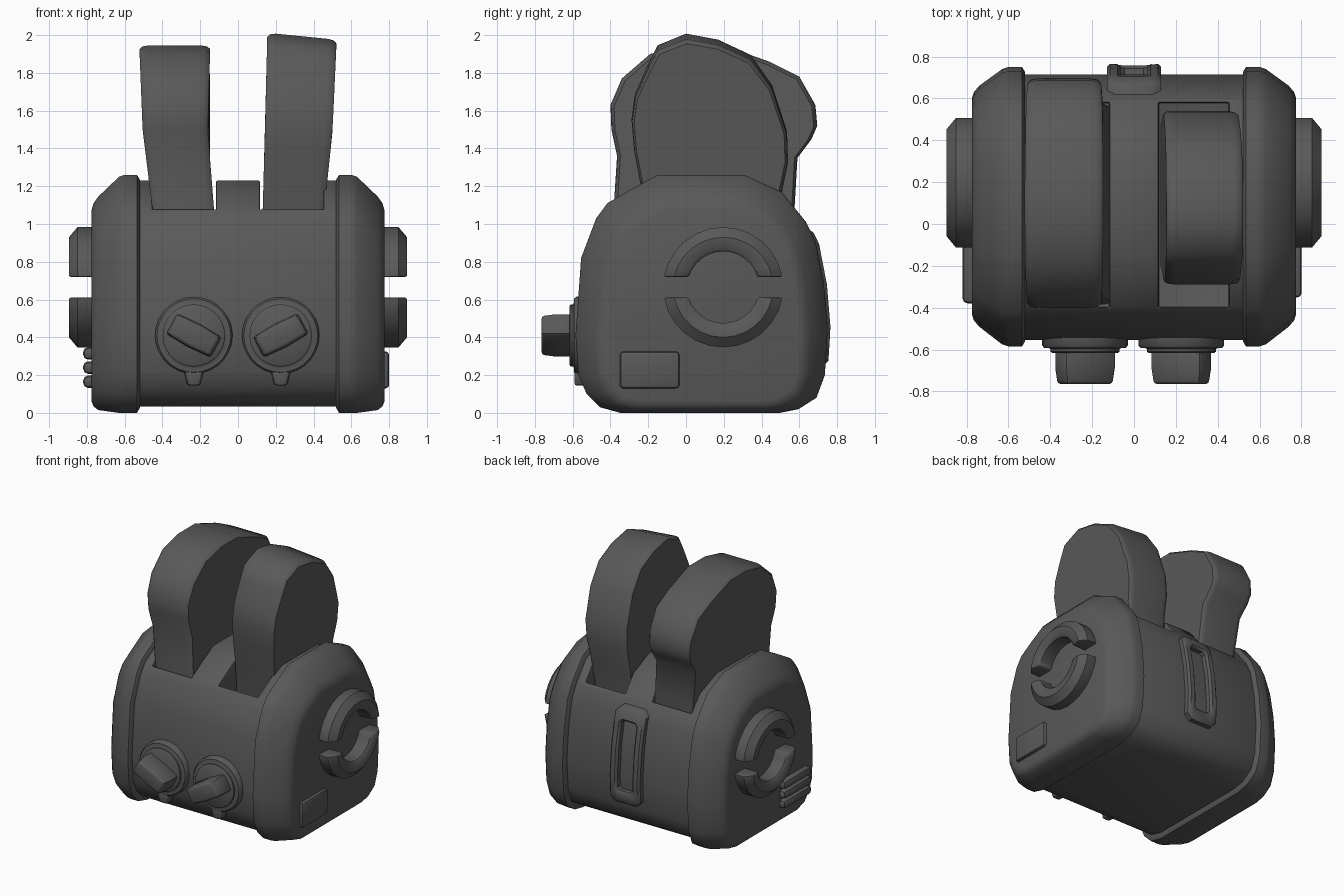
import bpy, bmesh, math
from mathutils import Vector, Matrix

if "Cube" in bpy.data.objects:
    bpy.data.objects.remove(bpy.data.objects["Cube"])

grey = bpy.data.materials.new("dark grey")
grey.diffuse_color = (0.1, 0.1, 0.1, 1)
grey.use_nodes = True
grey.node_tree.nodes["Principled BSDF"].inputs["Base Color"].default_value = grey.diffuse_color

# side outline (y, z) of the toaster
SIDE = [(-.35, 0), (-.46, .03), (-.53, .1), (-.575, .2), (-.59, .41), (-.56, .82), (-.48, 1.03),
        (-.42, 1.11), (-.3, 1.18), (-.15, 1.26), (.31, 1.26), (.51, 1.17), (.64, 1.01), (.69, .91),
        (.735, .68), (.755, .44), (.74, .2), (.695, .08), (.6, .02), (.5, 0)]


def finish(ob, bevel=0, segments=2, angle=40):
    """Bevel, apply modifiers, shade and colour one part."""
    ob.data.materials.clear()
    ob.data.materials.append(grey)
    if bevel:
        m = ob.modifiers.new("bevel", 'BEVEL')
        m.width, m.segments = bevel, segments
        m.limit_method, m.angle_limit = 'ANGLE', math.radians(angle)
    bpy.ops.object.select_all(action='DESELECT')
    bpy.context.view_layer.objects.active = ob
    ob.select_set(True)
    for m in list(ob.modifiers):
        bpy.ops.object.modifier_apply(modifier=m.name)
    bpy.ops.object.shade_smooth_by_angle(angle=math.radians(42))
    return ob


def new_object(name, bm):
    bmesh.ops.recalc_face_normals(bm, faces=bm.faces)
    me = bpy.data.meshes.new(name)
    bm.to_mesh(me)
    bm.free()
    ob = bpy.data.objects.new(name, me)
    bpy.context.collection.objects.link(ob)
    return ob


def loft(name, rings, closed=False):
    """Skin a list of equal-length point rings."""
    bm = bmesh.new()
    vs = [[bm.verts.new(p) for p in r] for r in rings]
    n = len(rings[0])
    pairs = list(zip(vs, vs[1:])) + ([(vs[-1], vs[0])] if closed else [])
    for a, b in pairs:
        for i in range(n):
            bm.faces.new((a[i], a[(i + 1) % n], b[(i + 1) % n], b[i]))
    if not closed:
        bm.faces.new(vs[0])
        bm.faces.new(vs[-1])
    return new_object(name, bm)


def box(name, lo, hi):
    lo, hi = Vector(lo), Vector(hi)
    bm = bmesh.new()
    bmesh.ops.create_cube(bm, size=1)
    for v in bm.verts:
        v.co = (lo + hi) / 2 + v.co * (hi - lo)
    return new_object(name, bm)


def outline(x, y0, y1, z0, z1):
    """Side outline refitted to a y and z range at x."""
    return [(x, y0 + (y + .59) / 1.345 * (y1 - y0), z0 + z / 1.26 * (z1 - z0)) for y, z in SIDE]


# body with two bread slots
body = loft("body", [outline(x, -.555, .715, .035, 1.23) for x in (-.56, .56)])
for s in (-1, 1):
    cutter = box("slot_cutter", (.285 * s - .168, -.4, .85), (.285 * s + .168, .58, 1.6))
    m = body.modifiers.new("slot", 'BOOLEAN')
    m.operation, m.solver, m.object = 'DIFFERENCE', 'EXACT', cutter
    cutter.hide_render = True
finish(body, .02, 2, 50)
for ob in [o for o in bpy.data.objects if o.name.startswith("slot_cutter")]:
    bpy.data.objects.remove(ob)

# rounded end caps, each with two half-ring handles
for s, side in ((-1, "left"), (1, "right")):
    rows = [(.52, -.56, .725, .025, 1.235), (.535, -.585, .75, 0, 1.26), (.6, -.585, .75, 0, 1.26),
            (.63, -.575, .74, 0, 1.25), (.74, -.49, .66, .015, 1.145), (.765, -.46, .63, .035, 1.11),
            (.775, -.43, .60, .06, 1.075)]
    finish(loft(side + "_end_cap", [outline(s * r[0], *r[1:]) for r in rows]))
    section = [(.19, .74), (.19, .875), (.205, .89), (.265, .895), (.318, .85), (.318, .74)]
    for k, level in ((1, "upper"), (-1, "lower")):
        rings = []
        for i in range(13):
            ring = []
            for r, x in section:
                start = math.asin(.055 / r)
                a = start + (math.pi - 2 * start) * i / 12
                ring.append((s * x, .197 + r * math.cos(a), .665 + k * r * math.sin(a)))
            rings.append(ring)
        finish(loft(side + "_" + level + "_handle", rings), .01, 2, 50)

# plate on the right, vent bars on the left
finish(box("side_plate", (.74, -.35, .13), (.8, -.035, .325)), .018)
for z in (.165, .24, .315):
    finish(box("vent_bar", (-.82, -.38, z - .033), (-.74, -.04, z + .033)), .027)

# control dials
for s in (-1, 1):
    cx, cz = .23 * s - .004, .41
    steps = [(.205, -.52), (.205, -.58), (.195, -.592), (.175, -.592), (.165, -.597), (.165, -.61), (.155, -.617)]
    finish(loft("dial_base", [[(cx + r * math.cos(t * math.pi / 14), y, cz + r * math.sin(t * math.pi / 14))
                               for t in range(28)] for r, y in steps]))
    finish(loft("dial_pointer", [[(cx - a, y, .23), (cx + a, y, .23), (cx + b, y, .145), (cx - b, y, .145)]
                                 for y, a, b in ((-.52, .055, .035), (-.59, .05, .03))]), .012)
    turn = Matrix.Rotation(math.radians(-28 * s), 3, 'Y')
    rings = [[Vector((cx, y, cz)) + turn @ Vector((u * a, 0, v * b))
              for u, v in ((-1, -1), (0, -1.12), (1, -1), (1, 1), (0, 1.12), (-1, 1))]
             for y, a, b in ((-.6, .135, .062), (-.69, .135, .062), (-.765, .125, .056))]
    finish(loft("dial_grip", rings), .016)


# lever frame following the curved back
def back_y(z):
    pts = sorted((p[2], p[1]) for p in outline(0, -.555, .715, .035, 1.23) if p[1] > .3)
    for (z0, y0), (z1, y1) in zip(pts, pts[1:]):
        if z0 <= z <= z1:
            return y0 + (y1 - y0) * (z - z0) / (z1 - z0)


def frame_loop(w, z0, z1, c, out):
    up = [z0 + c + (z1 - z0 - 2 * c) * i / 8 for i in range(9)]
    pts = [(w, z) for z in up] + [(w - c, z1), (c - w, z1)]
    pts += [(-w, z) for z in reversed(up)] + [(c - w, z0), (w - c, z0)]
    return [(x, back_y(z) + out, z) for x, z in pts]


finish(loft("lever_frame", [frame_loop(.13, .26, .97, .04, -.04), frame_loop(.13, .26, .97, .04, .035),
                            frame_loop(.115, .275, .955, .035, .05), frame_loop(.08, .34, .89, .025, .05),
                            frame_loop(.065, .355, .875, .02, .035), frame_loop(.065, .355, .875, .02, -.04)], True))


# bread slices, leaning slightly outward
def toast(name, shape, x_in, x_out, drop):
    """x_in and x_out give the faces' x at z = 1.05, 1.5 and 2."""
    def at(c, z):
        t = (z - 1.05) / .45 if z < 1.5 else 1 + (z - 1.5) / .5
        i = min(max(int(t), 0), 1)
        return c[i] + (c[i + 1] - c[i]) * (t - i)
    cy = sum(p[0] for p in shape) / len(shape)
    rings = []
    for f, k in ((0, .965), (.04, .99), (.12, 1), (.88, 1), (.96, .99), (1, .965)):
        ring = []
        for y, z in shape:
            y, z = cy + (y - cy) * k, 1.4 + (z - 1.4) * k
            a, b = at(x_in, z), at(x_out, z)
            ring.append((a + (b - a) * f, y, z - drop * f * max(0, z - 1.2)))
        rings.append(ring)
    finish(loft(name, rings))


toast("right_toast", [(-.2, .86), (-.235, 1.18), (-.275, 1.4), (-.288, 1.56), (-.27, 1.69), (-.2, 1.85), (-.15, 1.95),
                      (0, 2.012), (.17, 1.98), (.34, 1.9), (.455, 1.74), (.535, 1.49), (.54, 1.33), (.51, 1.18),
                      (.48, .86)], (.13, .143, .155), (.455, .5, .522), .045)
toast("left_toast", [(-.385, .86), (-.38, 1.13), (-.365, 1.36), (-.395, 1.5), (-.4, 1.63), (-.34, 1.77), (-.19, 1.9),
                     (0, 1.945), (.2, 1.945), (.44, 1.86), (.6, 1.78), (.685, 1.63), (.695, 1.52), (.665, 1.45),
                     (.59, 1.35), (.575, 1.09), (.565, .86)],
      (-.125, -.16, -.145), (-.45, -.505, -.525), 0)
